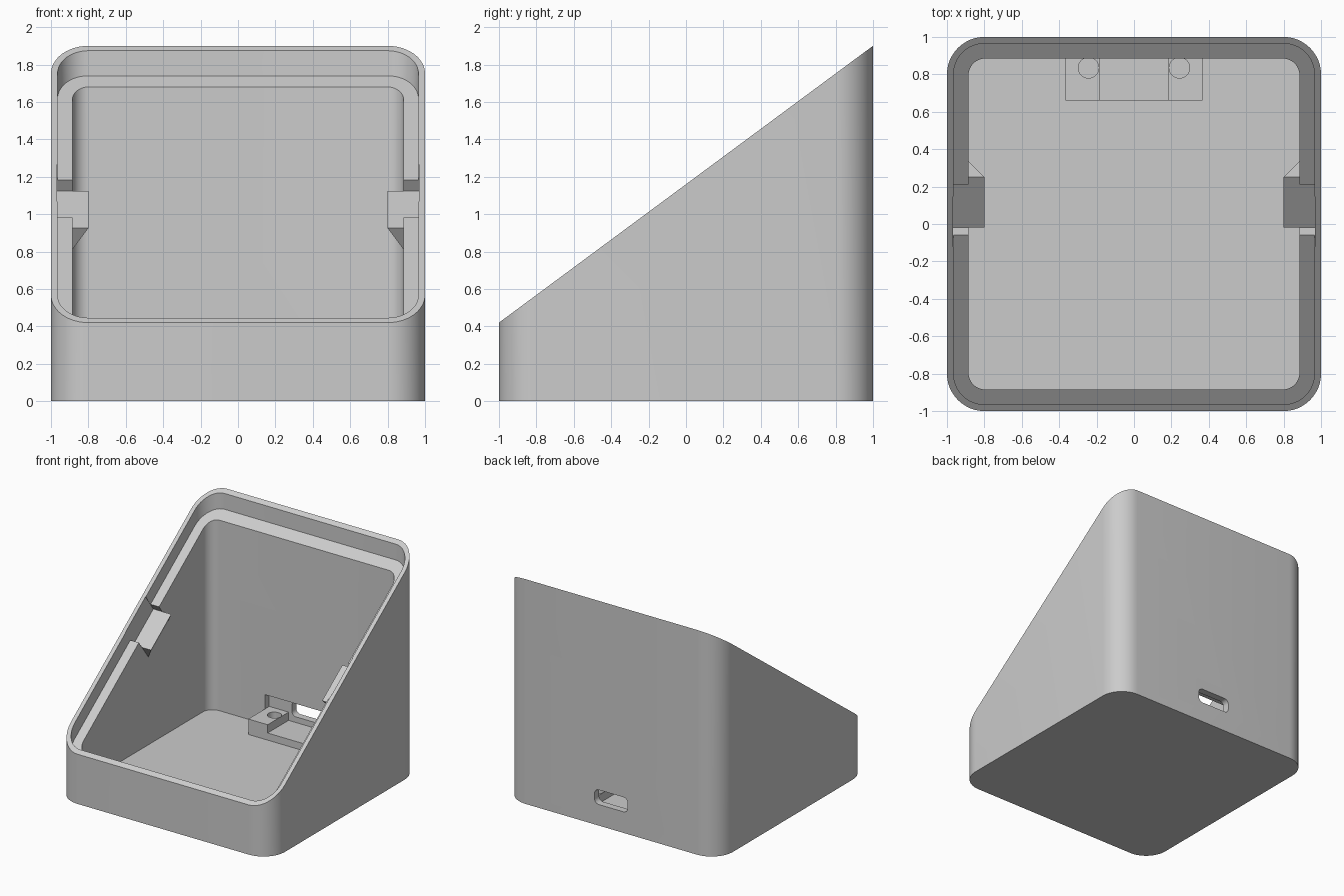
import bpy, bmesh, math
from mathutils import Vector

if "Cube" in bpy.data.objects:
    bpy.data.objects.remove(bpy.data.objects["Cube"])

grey = bpy.data.materials.new("plain_grey")
grey.diffuse_color = (0.6, 0.6, 0.6, 1)
grey.use_nodes = True
grey.node_tree.nodes["Principled BSDF"].inputs["Base Color"].default_value = grey.diffuse_color

SLOPE, LEDGE = 0.74, 0.134
ANG = math.atan(SLOPE)


def rim(y):
    return 0.42 + (y + 1) * SLOPE


def rounded(hx, hy, r, n=12):
    """Outline of a rounded rectangle."""
    pts = []
    for k, (sx, sy) in enumerate([(1, 1), (-1, 1), (-1, -1), (1, -1)]):
        for i in range(n + 1):
            a = math.pi / 2 * (k + i / n)
            pts.append((sx * (hx - r) + r * math.cos(a), sy * (hy - r) + r * math.sin(a)))
    return pts


def loft(name, ring_a, ring_b):
    """Closed solid between two matching rings of 3D points."""
    bm = bmesh.new()
    a = [bm.verts.new(p) for p in ring_a]
    b = [bm.verts.new(p) for p in ring_b]
    n = len(a)
    bm.faces.new(a)
    bm.faces.new(b)
    for i in range(n):
        j = (i + 1) % n
        bm.faces.new((a[i], a[j], b[j], b[i]))
    bmesh.ops.recalc_face_normals(bm, faces=bm.faces)
    me = bpy.data.meshes.new(name)
    bm.to_mesh(me)
    bm.free()
    me.materials.append(grey)
    ob = bpy.data.objects.new(name, me)
    bpy.context.collection.objects.link(ob)
    return ob


def shell(name, half, r, low, high):
    pts = rounded(half, half, r)
    return loft(name, [(x, y, low(y)) for x, y in pts], [(x, y, high(y)) for x, y in pts])


def box(name, x0, x1, y0, y1, z0, z1):
    c = [(x0, y0), (x1, y0), (x1, y1), (x0, y1)]
    return loft(name, [(x, y, z0) for x, y in c], [(x, y, z1) for x, y in c])


def tilted(name, profile, length):
    """Extrude an (x, height above ledge) profile up along the sloping ledge."""
    start = Vector((0, -0.06, rim(-0.06) - LEDGE))
    along = Vector((0, math.cos(ANG), math.sin(ANG)))
    up = Vector((0, -math.sin(ANG), math.cos(ANG)))
    ring = [start + Vector((x, 0, 0)) + up * h for x, h in profile]
    return loft(name, ring, [p + along * length for p in ring])


def cut(target, cutters):
    for c in cutters:
        c.hide_render = True
        m = target.modifiers.new("cut", 'BOOLEAN')
        m.operation, m.solver, m.object = 'DIFFERENCE', 'EXACT', c
        bpy.context.view_layer.objects.active = target
        bpy.ops.object.modifier_apply(modifier=m.name)


# wedge-shaped housing with cavity and stepped rim
body = shell("housing", 1.0, 0.2, lambda y: 0, rim)
cavity = shell("cavity_cutter", 0.885, 0.09, lambda y: 0.07, lambda y: 3)
recess = shell("recess_cutter", 0.965, 0.165, lambda y: rim(y) - LEDGE, lambda y: 3)

# snap clips and their notches in the ledge
notches = []
for s, side in ((-1, "left"), (1, "right")):
    notches.append(tilted(side + "_notch_cutter",
                          [(s * 0.8, -0.07), (s * 0.968, -0.07), (s * 0.968, 0.13), (s * 0.8, 0.13)], 0.336))
    tilted(side + "_clip", [(s * 0.8, -0.07), (s * 0.887, -0.07), (s * 0.887, -0.215)], 0.336)

# port opening through the back wall, with board pocket and connector slot
port_ring = rounded(0.155, 0.062, 0.04, 6)
port = loft("port_cutter", [(x, 0.8, 0.24 + z) for x, z in port_ring],
            [(x, 1.1, 0.24 + z) for x, z in port_ring])
pocket = box("pocket_cutter", -0.366, 0.366, 0.8, 0.94, 0.2, 0.32)
slot = box("slot_cutter", -0.185, 0.185, 0.6, 0.94, 0.13, 0.319)
cut(body, [cavity, recess] + notches + [pocket, slot, port])

# board mount with two screw holes
mount = box("board_mount", -0.366, 0.366, 0.66, 0.94, 0.06, 0.2)
circle = rounded(0.055, 0.055, 0.055, 8)
circle = [p for i, p in enumerate(circle) if i % 9 != 8]
holes = [loft("screw_hole_cutter", [(x + cx, y + 0.835, 0.09) for x, y in circle],
              [(x + cx, y + 0.835, 0.4) for x, y in circle]) for cx in (-0.243, 0.243)]
cut(mount, [slot] + holes)

# remove helpers, smooth the rounded corners
for ob in list(bpy.data.objects):
    if "cutter" in ob.name:
        bpy.data.objects.remove(ob)
for ob in bpy.data.objects:
    bpy.ops.object.select_all(action='DESELECT')
    ob.select_set(True)
    bpy.context.view_layer.objects.active = ob
    bpy.ops.object.shade_smooth_by_angle(angle=math.radians(30))
